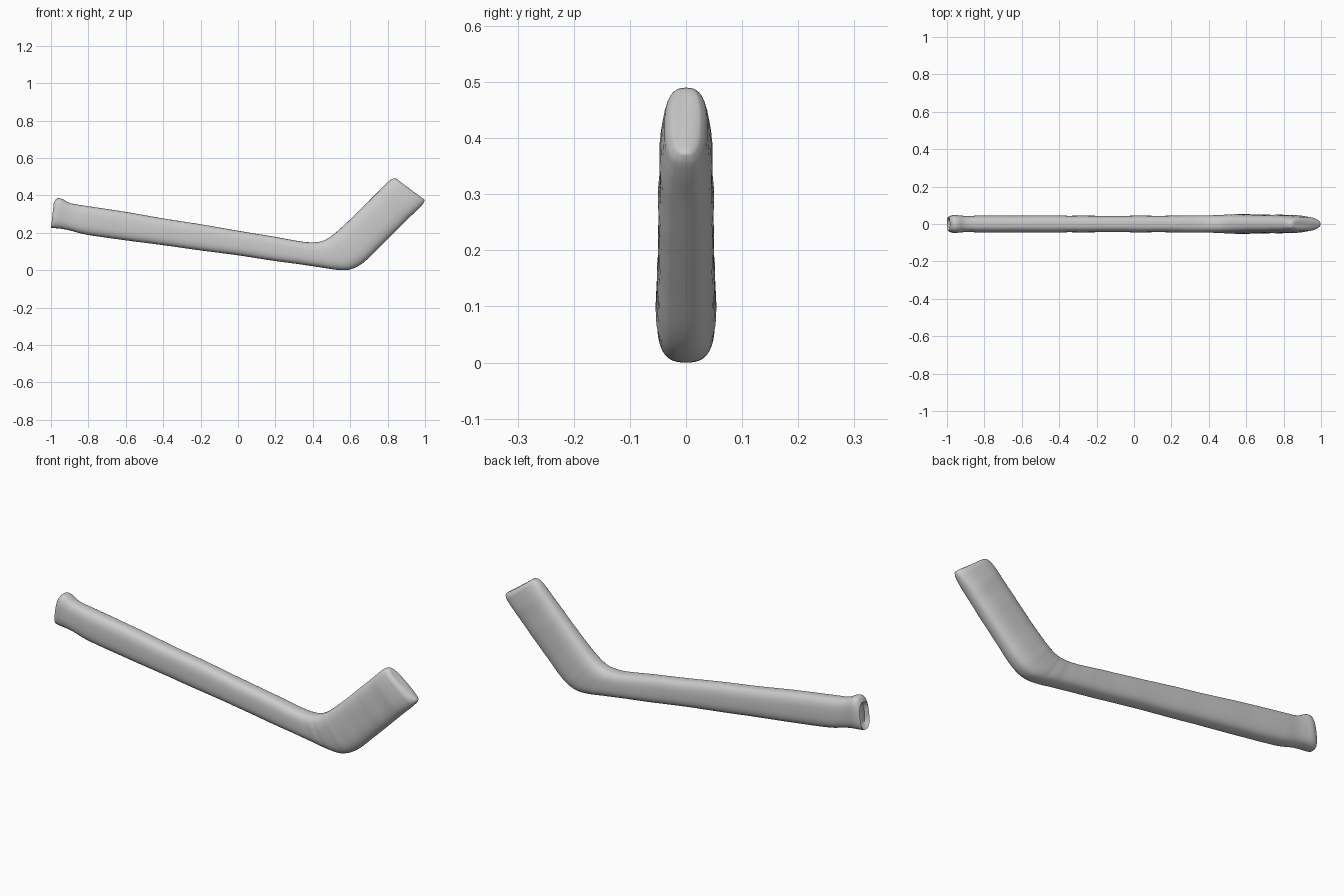
import bpy, bmesh, math, random
from mathutils import Vector

if "Cube" in bpy.data.objects:
    bpy.data.objects.remove(bpy.data.objects["Cube"])

random.seed(4)
SIDES = 36
STEPS = 4

# Cross-sections from butt to toe: top x, top z, bottom x, bottom z, half thickness
SECTIONS = [
    (-0.985, 0.365, -1.000, 0.232, 0.036),
    (-0.968, 0.388, -0.985, 0.230, 0.046),
    (-0.940, 0.386, -0.950, 0.227, 0.047),
    (-0.895, 0.363, -0.900, 0.218, 0.044),
    (-0.800, 0.347, -0.810, 0.195, 0.045),
    (-0.590, 0.315, -0.610, 0.166, 0.046),
    (-0.390, 0.280, -0.410, 0.140, 0.045),
    (-0.190, 0.249, -0.210, 0.112, 0.044),
    (0.010, 0.214, -0.010, 0.086, 0.044),
    (0.200, 0.183, 0.185, 0.056, 0.044),
    (0.320, 0.161, 0.320, 0.038, 0.046),
    (0.385, 0.154, 0.440, 0.020, 0.047),
    (0.435, 0.157, 0.540, 0.006, 0.050),
    (0.475, 0.172, 0.605, 0.010, 0.052),
    (0.525, 0.208, 0.670, 0.045, 0.053),
    (0.600, 0.277, 0.752, 0.123, 0.050),
    (0.700, 0.375, 0.852, 0.222, 0.049),
    (0.775, 0.450, 0.925, 0.295, 0.047),
    (0.805, 0.480, 0.960, 0.328, 0.043),
    (0.828, 0.494, 0.988, 0.358, 0.036),
    (0.848, 0.494, 0.998, 0.376, 0.024),
]


def spline(a, b, c, d, t):
    """Smooth interpolation between sections b and c."""
    return [0.5 * (2 * q + (r - p) * t + (2 * p - 5 * q + 4 * r - s) * t * t
                   + (3 * q - p - 3 * r + s) * t ** 3)
            for p, q, r, s in zip(a, b, c, d)]


def resample(rows):
    out = []
    last = len(rows) - 1
    for i in range(last):
        quad = [rows[min(max(i + k, 0), last)] for k in (-1, 0, 1, 2)]
        out += [spline(*quad, j / STEPS) for j in range(STEPS)]
    return out + [list(rows[-1])]


def rounded(v, power):
    return math.copysign(abs(v) ** (2 / power), v)


def ring(bm, row, power=2.8, scale=1.0, shift=0.0):
    """Rounded-box loop standing between the top and bottom points."""
    tx, tz, bx, bz, half = row
    top, bottom = Vector((tx, 0, tz)), Vector((bx, 0, bz))
    mid, up = (top + bottom) / 2, (top - bottom) / 2
    verts = []
    for k in range(SIDES):
        a = 2 * math.pi * k / SIDES
        p = mid + up * rounded(math.sin(a), power) * scale
        p.y = half * rounded(math.cos(a), power) * scale
        p.x += shift
        verts.append(bm.verts.new(p))
    return verts


bm = bmesh.new()
rows = resample(SECTIONS)

# Shaft and blade, with slight hand-wrapped unevenness in thickness
rings = [ring(bm, rows[0], scale=0.75, shift=0.02)]
for i, row in enumerate(rows):
    row[4] *= 1 + random.uniform(-0.025, 0.025)
    rings.append(ring(bm, row))

# Toe rounded over
rings.append(ring(bm, (0.858, 0.484, 0.996, 0.383, 0.012)))

for a, b in zip(rings, rings[1:]):
    for k in range(SIDES):
        n = (k + 1) % SIDES
        bm.faces.new((a[k], a[n], b[n], b[k]))

# Sunken butt face and closed toe
bm.faces.new(rings[0])
bm.faces.new(rings[-1])
bmesh.ops.recalc_face_normals(bm, faces=bm.faces)

# Stand on the ground
low = min(v.co.z for v in bm.verts)
for v in bm.verts:
    v.co.z -= low

mesh = bpy.data.meshes.new("hockey_stick")
bm.to_mesh(mesh)
bm.free()
stick = bpy.data.objects.new("hockey_stick", mesh)
bpy.context.collection.objects.link(stick)
bpy.context.view_layer.objects.active = stick
stick.select_set(True)
bpy.ops.object.shade_smooth_by_angle(angle=math.radians(50))
